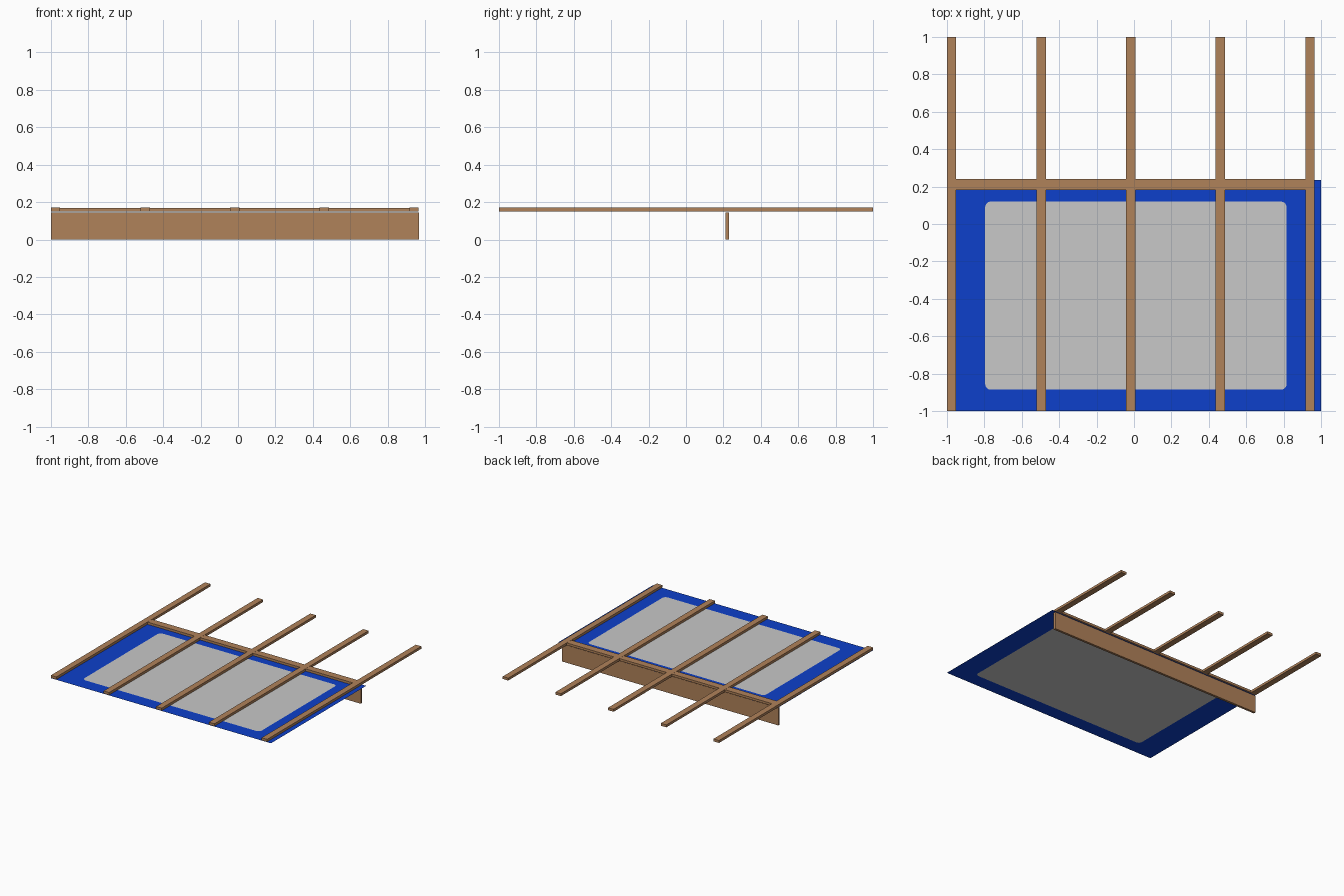
import bpy, bmesh, math

if "Cube" in bpy.data.objects:
    bpy.data.objects.remove(bpy.data.objects["Cube"])


def material(name, rgb):
    m = bpy.data.materials.new(name)
    m.diffuse_color = (*rgb, 1.0)
    m.use_nodes = True
    m.node_tree.nodes["Principled BSDF"].inputs["Base Color"].default_value = m.diffuse_color
    return m


WOOD = material("wood brown", (0.434, 0.223, 0.102))
BLUE = material("sheet blue", (0.004, 0.051, 0.597))
GREY = material("sheet grey", (0.578, 0.578, 0.578))


def finish(name, bm, mats):
    me = bpy.data.meshes.new(name)
    bm.to_mesh(me)
    bm.free()
    for m in mats:
        me.materials.append(m)
    ob = bpy.data.objects.new(name, me)
    bpy.context.collection.objects.link(ob)
    return ob


def box(name, x0, x1, y0, y1, z0, z1):
    bm = bmesh.new()
    bmesh.ops.create_cube(bm, size=1.0)
    for v in bm.verts:
        v.co = (x1 if v.co.x > 0 else x0,
                y1 if v.co.y > 0 else y0,
                z1 if v.co.z > 0 else z0)
    return finish(name, bm, [WOOD])


# long slats running front to back
for i in range(5):
    x = -1.0 + i * 0.4787
    box(f"slat_{i + 1}", x, x + 0.05, -1.0, 1.0, 0.15, 0.17)

# cross rail set flush between the slats, and upright board below it
box("cross_rail", -0.999, 0.964, 0.182, 0.241, 0.1505, 0.1695)
box("upright_board", -1.0, 0.967, 0.212, 0.231, 0.0, 0.144)

# flat sheet: grey rounded panel surrounded by a blue border
bm = bmesh.new()
Z, R, STEPS = 0.147, 0.03, 4
gx0, gx1, gy0, gy1 = -0.795, 0.815, -0.885, 0.12
corners = [((gx1, gy1), (1.0, 0.235)), ((gx0, gy1), (-1.0, 0.235)),
           ((gx0, gy0), (-1.0, -1.0)), ((gx1, gy0), (1.0, -1.0))]
arcs, outer = [], []
for q, ((cx, cy), (ox, oy)) in enumerate(corners):
    mx = cx - math.copysign(R, cx)
    my = gy1 - R if cy == gy1 else gy0 + R
    arc = []
    for s in range(STEPS + 1):
        a = (q + s / STEPS) * math.pi / 2
        arc.append(bm.verts.new((mx + R * math.cos(a), my + R * math.sin(a), Z)))
    arcs.append(arc)
    outer.append(bm.verts.new((ox, oy, Z)))
bm.faces.new([v for arc in arcs for v in arc]).material_index = 1
for q in range(4):
    n = (q + 1) % 4
    bm.faces.new([outer[q], outer[n], arcs[n][0], arcs[q][-1]])
    for a, b in zip(arcs[q], arcs[q][1:]):
        bm.faces.new([outer[q], b, a])
for f in bm.faces:
    f.normal_update()
    if f.normal.z < 0:
        f.normal_flip()
finish("sheet", bm, [BLUE, GREY])
